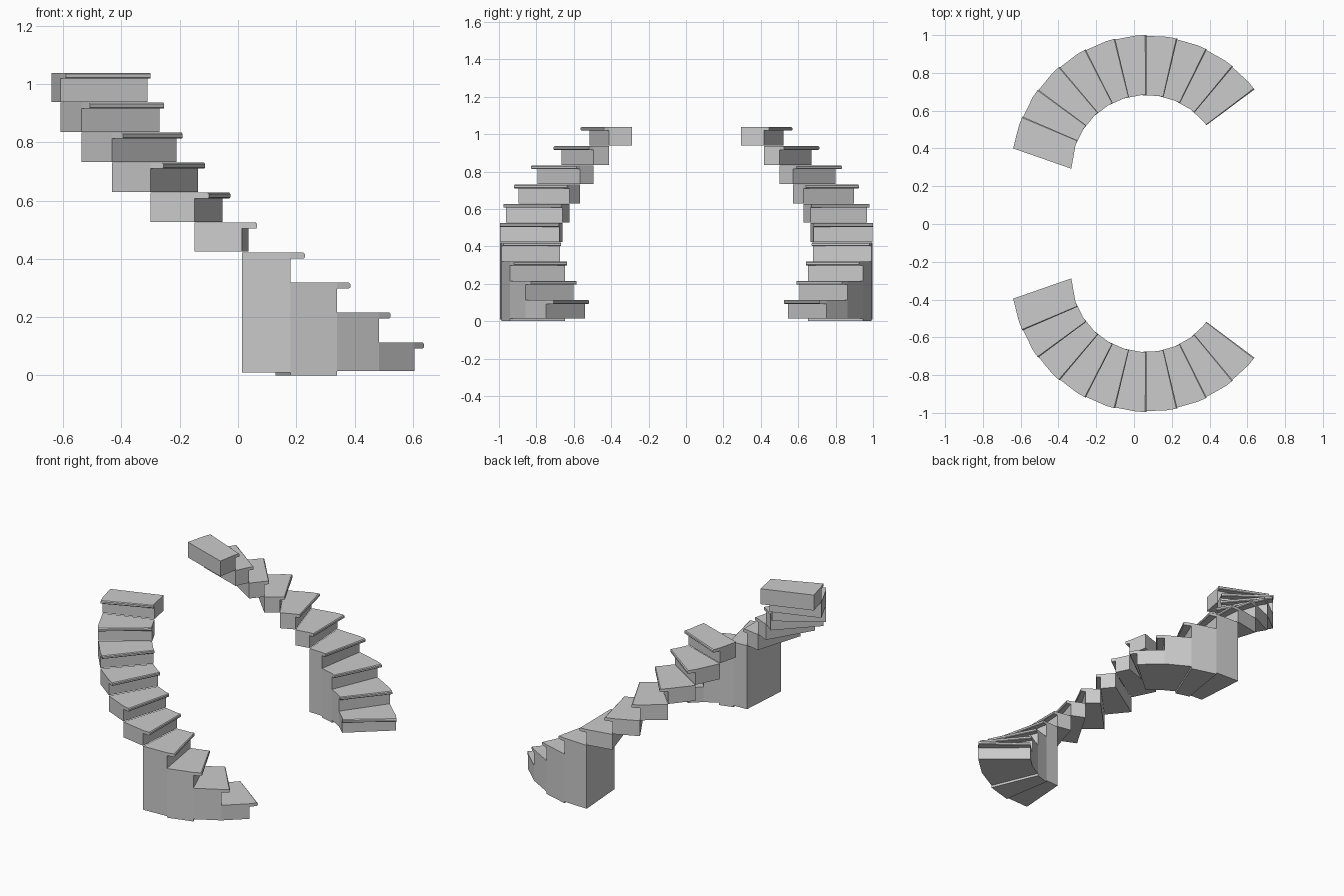
import bpy, bmesh, math

if "Cube" in bpy.data.objects:
    bpy.data.objects.remove(bpy.data.objects["Cube"])

CX, CY = 0.065, 0.286          # centre of the curved flight
R_IN, R_OUT = 0.397, 0.714
RISE, PITCH, NOSE = 0.1028, 13.33, 4.1
LIP = 0.02                     # thickness of the nosing
BASE = {1: 0.015, 2: 0.015, 3: 0.0, 4: 0.01}   # lower steps reach the floor


def polar(r, deg):
    a = math.radians(deg)
    return CX - r * math.sin(a), CY + r * math.cos(a)


def make_step(k, side, name):
    front = (k - 5) * PITCH
    riser = front + NOSE
    back_in = back_out = riser + PITCH
    if k == 10:                # top step ends parallel to its riser
        back_in, back_out = 89.0, 80.8
    top = 0.113 + (k - 1) * RISE
    low = BASE.get(k, top - RISE + 0.003)
    bm = bmesh.new()

    # profile: back, riser and rounded nosing, at one radius
    def profile(r, back):
        pts = [(back, low), (back, top), (riser, top), (front + 0.5, top),
               (front, top - 0.005), (front, top - LIP + 0.004),
               (front + 0.4, top - LIP), (riser, top - LIP), (riser, low)]
        return [bm.verts.new((*polar(r, a), z)) for a, z in pts]

    inner, outer = profile(R_IN, back_in), profile(R_OUT, back_out)
    n = len(inner)
    for i in range(n):
        j = (i + 1) % n
        bm.faces.new((inner[i], inner[j], outer[j], outer[i]))
    for p in (inner, outer):
        bm.faces.new([p[i] for i in (0, 1, 2, 7, 8)])
        bm.faces.new([p[i] for i in (2, 3, 4, 5, 6, 7)])
    # second flight is mirrored across the middle
    for v in bm.verts:
        if side < 0:
            v.co.y = -v.co.y + 0.005
    bmesh.ops.recalc_face_normals(bm, faces=bm.faces)
    mesh = bpy.data.meshes.new(name)
    bm.to_mesh(mesh)
    bm.free()
    bpy.context.collection.objects.link(bpy.data.objects.new(name, mesh))


# two facing curved flights of ten steps
for side, label in ((1, "back"), (-1, "front")):
    for k in range(1, 11):
        make_step(k, side, f"{label}_flight_step_{k}")
